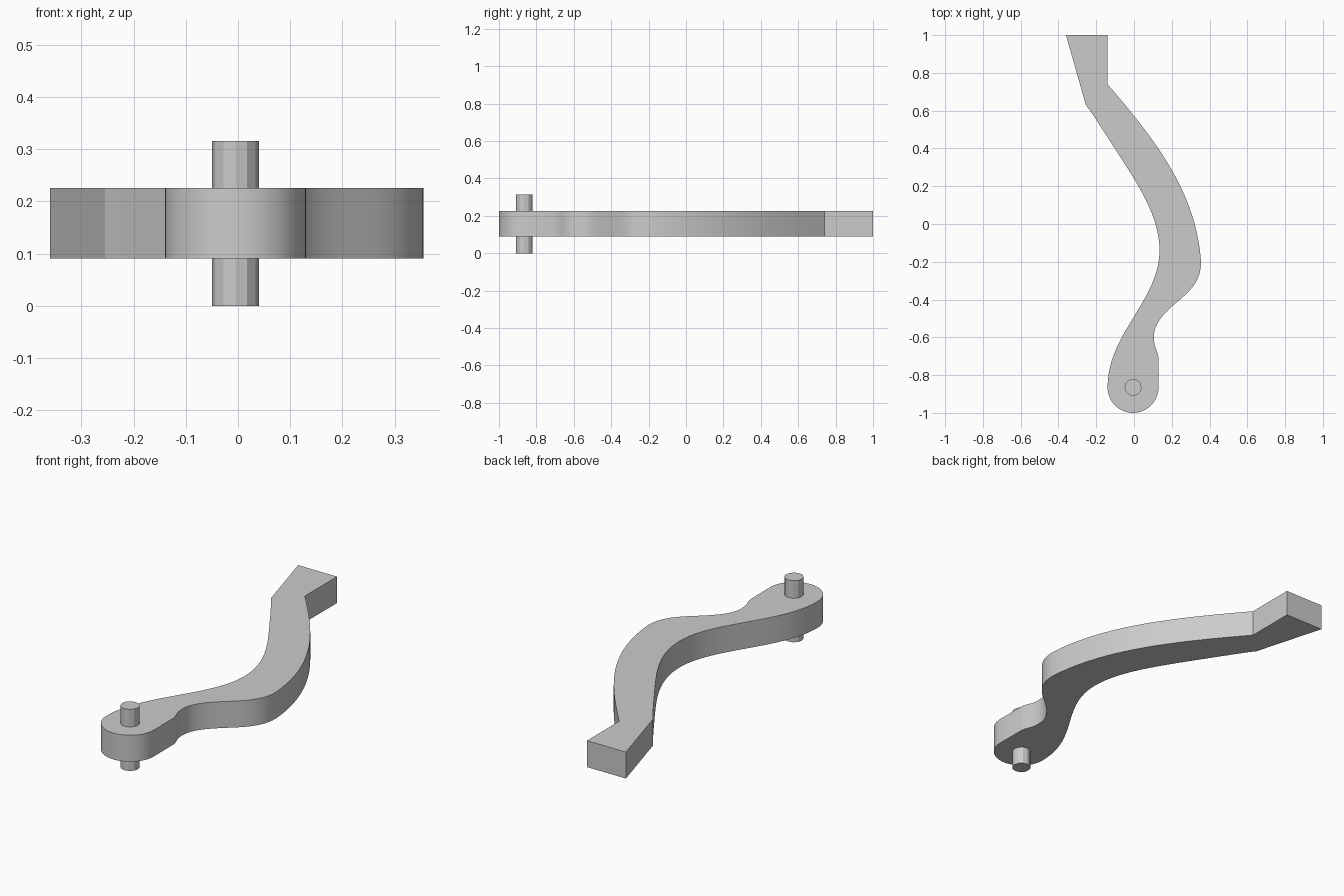
import bpy, bmesh, math
from mathutils import Vector
from mathutils.geometry import interpolate_bezier

cube = bpy.data.objects.get("Cube")
if cube:
    bpy.data.objects.remove(cube, do_unlink=True)

# Single plain grey
grey = bpy.data.materials.new("plain_grey")
colour = (0.6, 0.6, 0.6, 1)
grey.use_nodes = True
grey.diffuse_color = colour
grey.node_tree.nodes["Principled BSDF"].inputs["Base Color"].default_value = colour


def extrude_outline(name, points, bottom, top, angle):
    """Closed counter-clockwise or clockwise outline raised into a solid."""
    bm = bmesh.new()
    face = bm.faces.new([bm.verts.new((x, y, bottom)) for x, y in points])
    new = bmesh.ops.extrude_face_region(bm, geom=[face])["geom"]
    raised = [v for v in new if isinstance(v, bmesh.types.BMVert)]
    bmesh.ops.translate(bm, verts=raised, vec=(0, 0, top - bottom))
    bmesh.ops.recalc_face_normals(bm, faces=bm.faces)
    mesh = bpy.data.meshes.new(name)
    bm.to_mesh(mesh)
    bm.free()
    mesh.materials.append(grey)
    obj = bpy.data.objects.new(name, mesh)
    bpy.context.collection.objects.link(obj)
    bpy.ops.object.select_all(action="DESELECT")
    obj.select_set(True)
    bpy.context.view_layer.objects.active = obj
    bpy.ops.object.shade_smooth_by_angle(angle=math.radians(angle))
    return obj


def bezier(start, c1, c2, end, steps=12):
    pts = interpolate_bezier(*(Vector(p) for p in (start, c1, c2, end)), steps + 1)
    return [(p.x, p.y) for p in pts[:-1]]


def arc(centre, radius, start, end, steps):
    angles = [math.radians(start + (end - start) * i / steps) for i in range(steps)]
    return [(centre[0] + radius * math.cos(a), centre[1] + radius * math.sin(a))
            for a in angles]


pivot = (-0.005, -0.865)

# Lever arm: square tail, bowed outer edge, rounded pivot end, inner edge
outline = [(-0.36, 1), (-0.14, 1)]
outline += bezier((-0.14, 0.74), (0.11, 0.45), (0.33, 0.17), (0.355, -0.2), 20)
outline += bezier((0.355, -0.2), (0.355, -0.31), (0.29, -0.36), (0.22, -0.42))
outline += bezier((0.22, -0.42), (0.15, -0.48), (0.105, -0.53), (0.105, -0.6))
outline += bezier((0.105, -0.6), (0.105, -0.66), (0.13, -0.67), (0.13, -0.72), 8)
outline += arc(pivot, 0.135, 0, -180, 24)
outline += bezier((-0.14, -0.865), (-0.14, -0.71), (-0.06, -0.59), (0, -0.49))
outline += bezier((0, -0.49), (0.08, -0.36), (0.135, -0.26), (0.135, -0.14))
outline += bezier((0.135, -0.14), (0.135, 0.06), (0, 0.24), (-0.15, 0.475), 18)
outline += bezier((-0.15, 0.475), (-0.19, 0.535), (-0.23, 0.6), (-0.255, 0.63), 4)
outline.append((-0.255, 0.63))
extrude_outline("lever_arm", outline, 0.09, 0.225, 20)

# Pivot pin through the rounded end
extrude_outline("pivot_pin", arc(pivot, 0.045, 0, 360, 12), 0, 0.315, 20)
